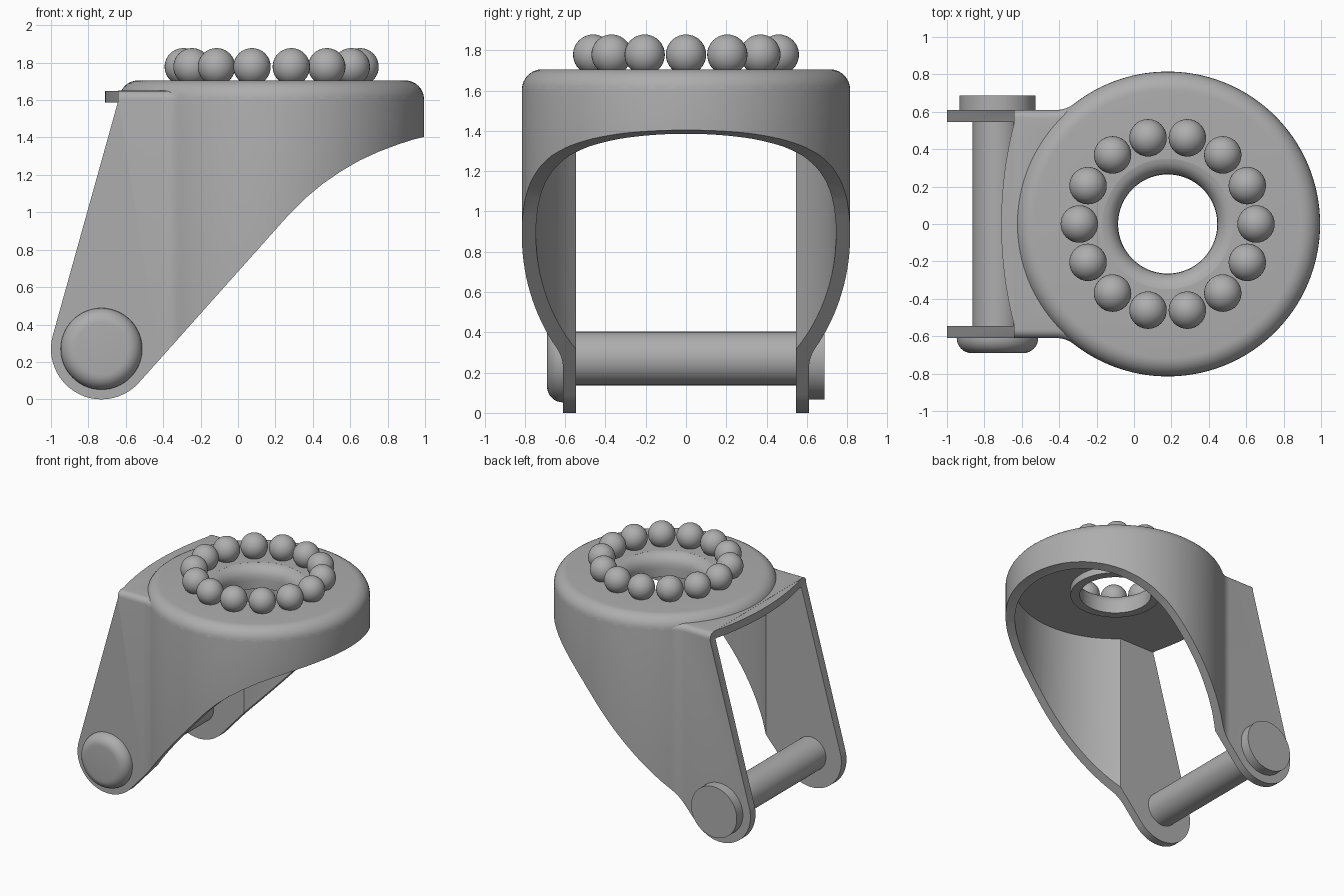
import bpy
import bmesh
from math import sin, cos, asin, sqrt, pi, radians
from mathutils import Matrix, Vector

if "Cube" in bpy.data.objects:
    bpy.data.objects.remove(bpy.data.objects["Cube"], do_unlink=True)

# Single grey metal
steel = bpy.data.materials.new("grey_steel")
steel.use_nodes = True
steel.diffuse_color = (0.42, 0.42, 0.42, 1)
steel.node_tree.nodes["Principled BSDF"].inputs["Base Color"].default_value = steel.diffuse_color

HUB_X, HUB_R = 0.18, 0.815            # swivel head
PIN_X, PIN_Z, FOOT_R = -0.73, 0.27, 0.27   # axle and leg foot
LEG_IN, LEG_OUT = 0.545, 0.61
CEILING, SHOULDER, TOP = 1.585, 1.65, 1.705


def arc(cx, cy, r, a0, a1, n):
    """Points on an arc, both ends included."""
    return [(cx + r * cos(a0 + (a1 - a0) * i / n),
             cy + r * sin(a0 + (a1 - a0) * i / n)) for i in range(n + 1)]


def finish(name, bm):
    bmesh.ops.recalc_face_normals(bm, faces=bm.faces)
    mesh = bpy.data.meshes.new(name)
    bm.to_mesh(mesh)
    bm.free()
    mesh.materials.append(steel)
    ob = bpy.data.objects.new(name, mesh)
    bpy.context.collection.objects.link(ob)
    return ob


def prism(name, outline, lo, hi, axis="z", round_top=0):
    """Extrude a closed outline along z (plan) or y (side profile)."""
    bm = bmesh.new()
    place = (lambda p, d: (p[0], p[1], d)) if axis == "z" else (lambda p, d: (p[0], d, p[1]))
    base = bm.faces.new([bm.verts.new(place(p, lo)) for p in outline])
    top = bmesh.ops.extrude_face_region(bm, geom=[base])["geom"]
    verts = [g for g in top if isinstance(g, bmesh.types.BMVert)]
    bmesh.ops.translate(bm, verts=verts, vec=Vector(place((0, 0), hi - lo)))
    if round_top:
        edges = [g for g in top if isinstance(g, bmesh.types.BMEdge)]
        bmesh.ops.bevel(bm, geom=edges, offset=round_top, segments=5,
                        profile=0.5, affect="EDGES")
    return finish(name, bm)


def lathe(name, profile, matrix, closed=False, steps=96):
    """Spin an (r, z) profile about z, then place it."""
    bm = bmesh.new()
    verts = [bm.verts.new((r, 0, z)) for r, z in profile]
    pairs = list(zip(verts, verts[1:])) + ([(verts[-1], verts[0])] if closed else [])
    edges = [bm.edges.new(p) for p in pairs]
    bmesh.ops.spin(bm, geom=verts + edges, cent=(0, 0, 0), axis=(0, 0, 1),
                   angle=2 * pi, steps=steps, use_duplicate=False)
    bmesh.ops.remove_doubles(bm, verts=bm.verts, dist=1e-4)
    bm.transform(matrix)
    return finish(name, bm)


def boolean(ob, tool, operation):
    mod = ob.modifiers.new(operation, "BOOLEAN")
    mod.operation, mod.object, mod.solver = operation, tool, "EXACT"
    bpy.context.view_layer.objects.active = ob
    bpy.ops.object.modifier_apply(modifier=mod.name)
    bpy.data.objects.remove(tool, do_unlink=True)


def smooth(ob, angle=30):
    bpy.ops.object.select_all(action="DESELECT")
    ob.select_set(True)
    bpy.context.view_layer.objects.active = ob
    bpy.ops.object.shade_smooth_by_angle(angle=radians(angle))


hub = Matrix.Translation((HUB_X, 0, 0))

# Fork body: round plan blending through fillets into two parallel legs
fillet = 0.15
reach = HUB_R + fillet
rise = LEG_OUT + fillet
fx = HUB_X - sqrt(reach ** 2 - rise ** 2)
meet = asin(rise / reach)
half = arc(HUB_X, 0, HUB_R, 0, pi - meet, 52)
half += arc(fx, rise, fillet, -meet, -pi / 2, 8)[1:] + [(-1.2, LEG_OUT)]
outline = half + [(x, -y) for x, y in reversed(half[1:])]
fork = prism("fork", outline, -0.1, SHOULDER, round_top=0.045)

# Raised head with a rounded rim
rim = 0.1
head = lathe("head", [(0, 1.595), (0.8, 1.595)]
             + arc(HUB_R - rim - 0.0005, TOP - rim, rim, 0, pi / 2, 8) + [(0, TOP)], hub, steps=104)
boolean(fork, head, "UNION")

# Hollow inside, open at the back between the legs
ang = pi - asin(LEG_IN / 0.745)
hollow = arc(HUB_X, 0, 0.745, -ang, ang, 80) + [(-1.4, LEG_IN), (-1.4, -LEG_IN)]
boolean(fork, prism("hollow", hollow, -0.3, CEILING), "DIFFERENCE")

# Side silhouette: raked legs, round feet, swept lower edge
silhouette = arc(PIN_X, PIN_Z, FOOT_R, pi - 0.275, 2 * pi - 0.725, 28)
silhouette += [(0.27, 0.985), (0.36, 1.075), (0.45, 1.15), (0.55, 1.219), (0.65, 1.277),
               (0.75, 1.323), (0.85, 1.361), (0.93, 1.387), (1.0, 1.405), (1.1, 1.425),
               (1.1, 1.9), (-0.642, 1.9), (-0.642, 1.59)]
boolean(fork, prism("silhouette", silhouette, -1, 1, "y"), "INTERSECT")

# Centre bore
bore = lathe("bore", [(0, 1.3), (0.349, 1.3), (0.349, 1.9), (0, 1.9)], hub)
boolean(fork, bore, "DIFFERENCE")
smooth(fork)

# Bowed lip of the top plate
sag = 0.07
bow = (LEG_IN ** 2 + sag ** 2) / (2 * sag)
spread = asin(LEG_IN / bow)
lip = arc(-0.71 + bow, 0, bow, pi - spread, pi + spread, 24)
smooth(prism("back_lip", lip + [(-0.6, -LEG_IN), (-0.6, LEG_IN)], CEILING + 0.001, SHOULDER - 0.001))

# Pressed collar in the bore
collar = [(0.35, TOP), (0.325, 1.7), (0.3, 1.686), (0.28, 1.662), (0.268, 1.635),
          (0.265, 1.6), (0.265, 1.53), (0.333, 1.53), (0.333, CEILING), (0.35, CEILING)]
smooth(lathe("bore_collar", collar, hub, closed=True))

# Ring of bearing balls
count = 14
for i in range(count):
    a = 2 * pi * i / count
    bm = bmesh.new()
    bmesh.ops.create_uvsphere(bm, u_segments=32, v_segments=20, radius=0.1)
    bm.transform(Matrix.Translation((HUB_X + 0.4725 * cos(a), 0.4725 * sin(a), 1.778)))
    smooth(finish(f"bearing_ball_{i + 1}", bm), 60)

# Axle with a domed head at the front and a flat cap at the back
axle = Matrix.Translation((PIN_X, 0, PIN_Z)) @ Matrix.Rotation(pi / 2, 4, "X")
dome = arc(0.138, LEG_OUT, 0.08, 0, pi / 2, 8)
smooth(lathe("axle_rod", [(0, -0.6), (0.133, -0.6), (0.133, 0.6), (0, 0.6)], axle, steps=48))
smooth(lathe("axle_head", [(0, 0.605), (0.218, 0.605)] + dome + [(0, 0.69)], axle, steps=64))
smooth(lathe("axle_cap", [(0, -0.605), (0.203, -0.605), (0.203, -0.688), (0, -0.688)], axle, steps=64))
